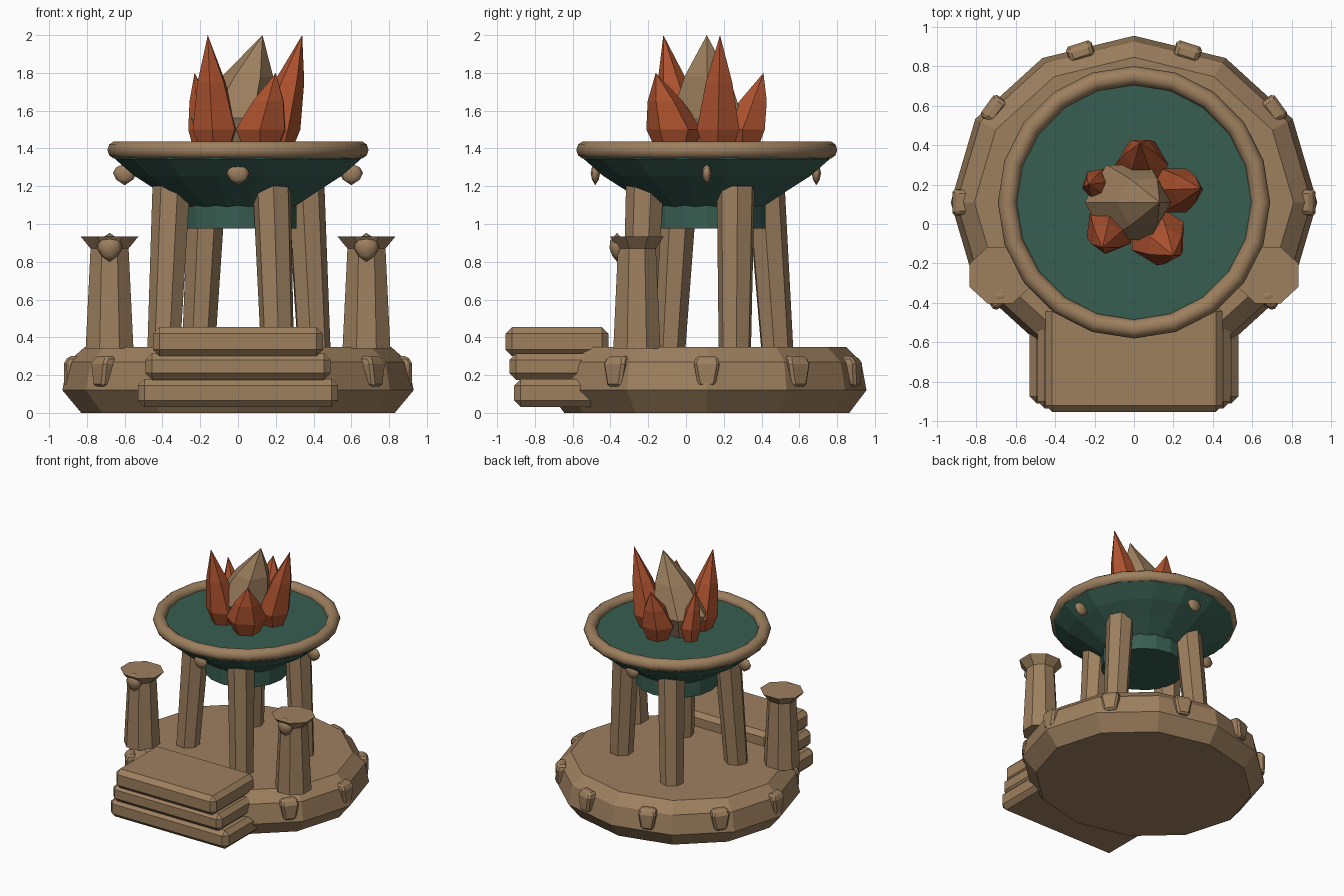
import bpy
import bmesh
from math import sin, cos, pi, radians
from mathutils import Matrix

cube = bpy.data.objects.get("Cube")
if cube:
    bpy.data.objects.remove(cube, do_unlink=True)

CY = 0.11  # shared centre of plinth, legs and bowl


def material(name, rgb):
    m = bpy.data.materials.new(name)
    m.use_nodes = True
    m.diffuse_color = (*rgb, 1)
    m.node_tree.nodes["Principled BSDF"].inputs["Base Color"].default_value = (*rgb, 1)
    return m


STONE = material("tan stone", (0.34, 0.215, 0.113))
TEAL = material("dark teal", (0.04, 0.112, 0.083))
FLAME = material("burnt orange", (0.42, 0.085, 0.028))


def finish(name, bm, mat):
    mesh = bpy.data.meshes.new(name)
    bmesh.ops.remove_doubles(bm, verts=bm.verts, dist=0.0005)
    bmesh.ops.recalc_face_normals(bm, faces=bm.faces)
    bm.to_mesh(mesh)
    bm.free()
    mesh.materials.append(mat)
    ob = bpy.data.objects.new(name, mesh)
    bpy.context.collection.objects.link(ob)
    return ob


def loft(name, rings, sides, mat, turn=0.0, matrix=None):
    """Skin a stack of rings given as (x, y, z, radius x, radius y)."""
    bm = bmesh.new()
    loops = []
    for x, y, z, rx, ry in rings:
        angles = [turn + 2 * pi * i / sides for i in range(sides)]
        loops.append([bm.verts.new((x + rx * cos(a), y + ry * sin(a), z)) for a in angles])
    for low, high in zip(loops, loops[1:]):
        for i in range(sides):
            j = (i + 1) % sides
            bm.faces.new((low[i], low[j], high[j], high[i]))
    for loop, ring in ((loops[0], rings[0]), (loops[-1], rings[-1])):
        if ring[3] > 0.001:
            bm.faces.new(loop)
    if matrix:
        bm.transform(matrix)
    return finish(name, bm, mat)


def smooth(ob):
    for p in ob.data.polygons:
        p.use_smooth = True


def bevel(ob, width):
    mod = ob.modifiers.new("chamfer", "BEVEL")
    mod.width = width
    mod.segments = 1


def block(name, x, y0, y1, z0, z1, mat):
    bm = bmesh.new()
    size = Matrix.Diagonal((2 * x, y1 - y0, z1 - z0, 1))
    place = Matrix.Translation((0, (y0 + y1) / 2, (z0 + z1) / 2))
    bmesh.ops.create_cube(bm, size=1, matrix=place @ size)
    return finish(name, bm, mat)


# Plinth
profile = [(0, 0.83), (0.12, 0.93), (0.27, 0.90), (0.35, 0.81)]
loft("plinth", [(0, CY, z, r, r * 0.909) for z, r in profile], 12, STONE)

# Plaques set around the plinth rim
for i in range(10):
    if i in (7, 8):
        continue
    a = radians(36 * i)
    place = Matrix.Translation((0.88 * cos(a), CY + 0.805 * sin(a), 0)) @ Matrix.Rotation(a, 4, "Z")
    s = 2 ** 0.5
    rings = [(0.01, 0, 0.14, 0.03 * s, 0.045 * s), (0, 0, 0.26, 0.042 * s, 0.068 * s),
             (-0.01, 0, 0.30, 0.03 * s, 0.058 * s)]
    bevel(loft(f"plinth_plaque_{i}", rings, 4, STONE, pi / 4, place), 0.014)

# Front steps
for name, x, y0, y1, z0, z1 in (("lower_step", 0.53, -0.91, -0.40, 0.03, 0.18),
                                ("middle_step", 0.49, -0.935, -0.40, 0.175, 0.315),
                                ("upper_step", 0.45, -0.955, -0.41, 0.30, 0.455)):
    bevel(block(name, x, y0, y1, z0, z1, STONE), 0.035)

# Side posts with flared caps and a rounded boss
for side, sx in (("left", 0.68), ("right", -0.68)):
    py = -0.26
    loft(side + "_post", [(sx, py, 0.34, 0.137, 0.135), (sx, py, 0.89, 0.108, 0.108)], 8, STONE, pi / 8)
    loft(side + "_post_cap", [(sx, py, 0.86, 0.10, 0.10), (sx, py, 0.935, 0.167, 0.155)], 8, STONE, pi / 8)
    boss = [(0.80, 0), (0.83, 0.042), (0.87, 0.066), (0.91, 0.062), (0.953, 0)]
    smooth(loft(side + "_post_boss", [(sx, -0.365, z, r, r * 0.6) for z, r in boss], 8, STONE))

# Four leaning legs: foot position and top position
legs = [(0.21, -0.25, 0.18, -0.215), (0.40, 0.26, 0.355, 0.265),
        (-0.21, 0.48, -0.165, 0.42), (-0.39, -0.09, -0.35, -0.04)]
for i, (x0, y0, x1, y1) in enumerate(legs):
    loft(f"leg_{i}", [(x0, y0, 0.34, 0.09, 0.088), (x1, y1, 1.2, 0.103, 0.103)], 7, STONE, 0.3 + i * pi / 2)

# Bowl, its foot and the flat filling
loft("bowl_foot", [(0, CY, z, 0.31, 0.31) for z in (0.975, 1.12)], 16, TEAL)
bowl = [(1.075, 0.28), (1.18, 0.44), (1.255, 0.56), (1.345, 0.665), (1.39, 0.64)]
loft("bowl", [(0, CY, z, r, r) for z, r in bowl], 16, TEAL, pi / 16)

# Rounded rim
bpy.ops.mesh.primitive_torus_add(location=(0, CY, 1.392), major_radius=0.643, minor_radius=0.048,
                                 major_segments=20, minor_segments=10)
rim = bpy.context.object
rim.name = "bowl_rim"
rim.data.materials.append(STONE)
smooth(rim)

# Studs hanging under the rim
for name, x, y in (("front", 0, -0.48), ("back", 0, 0.69), ("left", 0.6, CY), ("right", -0.6, CY)):
    stud = [(1.205, 0), (1.235, 0.045), (1.27, 0.062), (1.30, 0.045), (1.32, 0)]
    smooth(loft(name + "_bowl_stud", [(x, y, z, r, r * 0.4) for z, r in stud], 8, STONE))


# Crystal flames: base centre, base radius, tip
def crystal(name, x, y, r, tx, ty, tz, mat, turn, belly=1.5, waist=0.62):
    rings = [(x, y, 1.38, r * 0.62, r * 0.62), (x, y, belly, r, r)]
    t = 0.5
    rings.append((x + (tx - x) * t, y + (ty - y) * t, belly + (tz - belly) * t, r * waist, r * waist))
    rings.append((tx, ty, tz, 0, 0))
    loft(name, rings, 6, mat, turn)


crystal("core_crystal", -0.03, 0.11, 0.22, 0.13, 0.11, 2.0, STONE, 0, 1.56)
crystal("front_right_flame", -0.12, -0.02, 0.13, -0.16, -0.12, 2.0, FLAME, 0.4)
crystal("left_flame", 0.20, 0.17, 0.13, 0.34, 0.18, 2.0, FLAME, 0)
crystal("front_left_flame", 0.12, -0.06, 0.15, 0.20, -0.16, 1.8, FLAME, 0.5)
crystal("back_flame", 0.04, 0.30, 0.135, 0.03, 0.41, 1.8, FLAME, 0)
crystal("back_right_flame", -0.18, 0.20, 0.085, -0.23, 0.20, 1.8, FLAME, 0.2)
